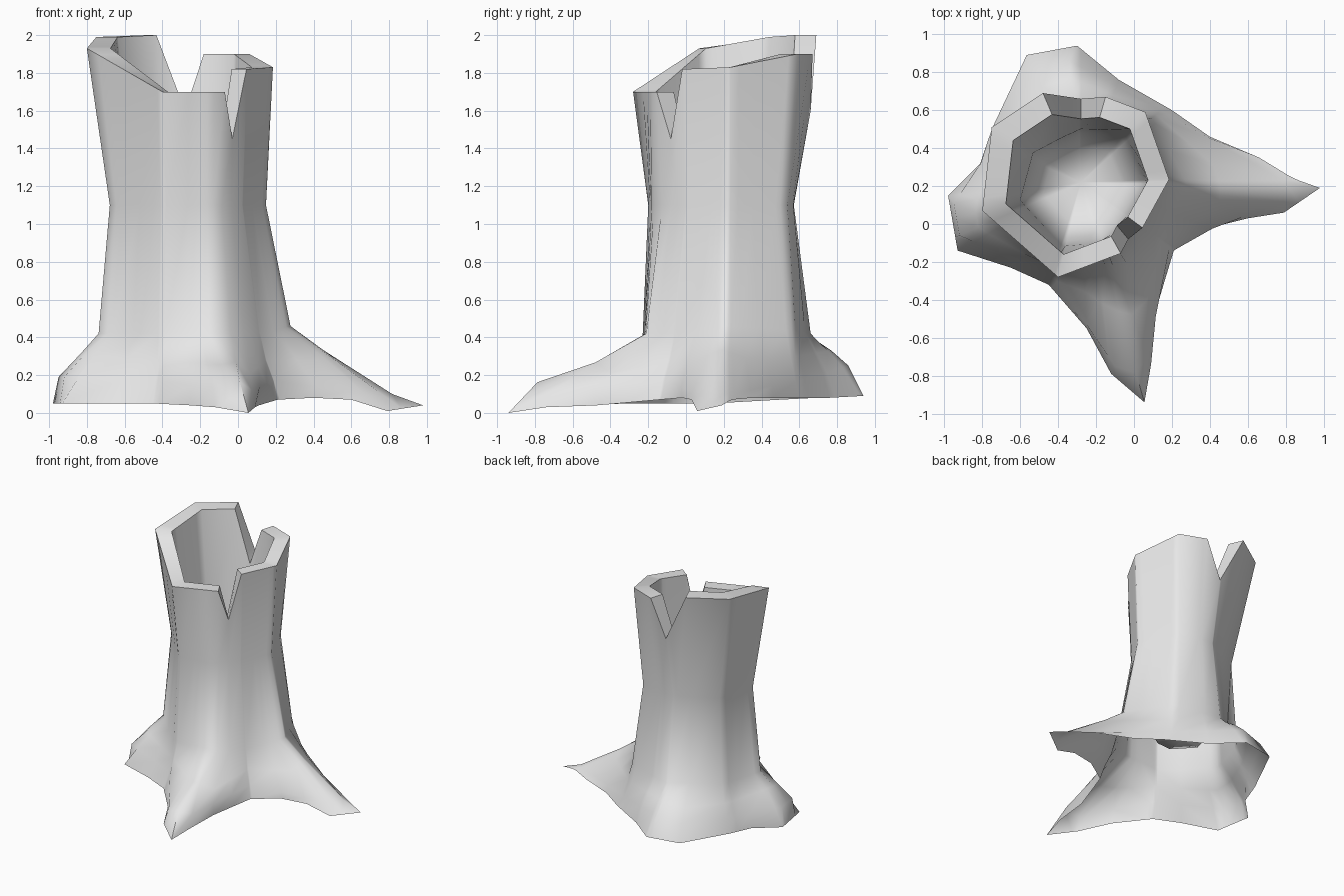
import bpy
import bmesh
import math
from mathutils import Vector

default_cube = bpy.data.objects.get("Cube")
if default_cube:
    bpy.data.objects.remove(default_cube, do_unlink=True)

# Trunk axis; every cross-section is star-shaped around it
AXIS = Vector((-.28, .22, 0))


def section(points, height=None):
    """Turn loose points into vectors, adding one height where none is given."""
    return [Vector(p) if height is None else Vector((p[0], p[1], height)) for p in points]


def bearing(point):
    return math.atan2(point.y - AXIS.y, point.x - AXIS.x)


def sample(outline, angle):
    """Point where a ray leaving the axis crosses the outline."""
    ray = Vector((math.cos(angle), math.sin(angle)))
    for start, end in zip(outline, outline[1:] + outline[:1]):
        side_a = (start - AXIS).xy.cross(ray)
        side_b = (end - AXIS).xy.cross(ray)
        if abs(side_b - side_a) < 1e-9:
            continue
        blend = -side_a / (side_b - side_a)
        hit = start.lerp(end, blend)
        if -1e-5 <= blend <= 1 + 1e-5 and (hit - AXIS).xy.dot(ray) > 0:
            return hit
    return min(outline, key=lambda p: abs(bearing(p) - angle)).copy()


def shrink(ring, factor, height=None):
    """Move a ring toward the axis, optionally flattening it to a height."""
    result = []
    for point in ring:
        moved = AXIS + (point - AXIS) * factor
        moved.z = point.z if height is None else height
        result.append(moved)
    return result


# Ground outline: front root, left root, back root, right root
ground = section([
    (-.45, -.32, .05), (-.25, -.55, .04), (-.12, -.79, .03), (.055, -.94, 0),
    (.09, -.74, .03), (.11, -.47, .04), (.21, -.14, .07), (.4, -.02, .08),
    (.6, .03, .07), (.79, .06, .01), (.98, .19, .04), (.84, .24, .07),
    (.66, .35, .08), (.4, .46, .08), (.2, .6, .08), (-.08, .76, .08),
    (-.3, .94, .09), (-.57, .89, .09), (-.75, .5, .07), (-.81, .32, .06),
    (-.98, .15, .05), (-.93, -.14, .05), (-.65, -.23, .05)])

# Rounded root ridges alternating with the valleys between them
toes = section([
    (-.42, -.28, .17), (-.1, -.75, .13), (0, -.8, .17), (.07, -.71, .12),
    (.19, -.11, .17), (.79, .12, .08), (.83, .18, .1), (.78, .23, .1),
    (.14, .6, .17), (-.34, .86, .25), (-.53, .83, .22), (-.74, .42, .17),
    (-.95, .11, .19), (-.92, -.06, .19)])
shoulders = section([
    (-.4, -.26, .28), (-.12, -.45, .25), (0, -.48, .27), (.07, -.4, .21),
    (.15, -.08, .28), (.44, .08, .28), (.46, .18, .34), (.42, .31, .29),
    (.1, .59, .3), (-.33, .77, .33), (-.57, .7, .28), (-.7, .39, .28),
    (-.84, .1, .32), (-.82, -.02, .3)])

# Trunk collar and waist
collar = section([
    (-.74, .09, .42), (-.44, -.23, .42), (-.03, -.21, .42), (.11, -.07, .42),
    (.28, .21, .46), (.09, .57, .44), (-.28, .66, .42), (-.64, .43, .42)])
waist = section([
    (-.68, .1), (-.4, -.2), (-.14, -.18), (0, -.04), (.15, .22),
    (.01, .54), (-.26, .58), (-.59, .43)], 1.1)

# Broken rim with a front and a back notch
rim = section([
    (-.8, .07, 1.93), (-.4, -.28, 1.7), (-.07, -.155, 1.7), (-.03, -.08, 1.45),
    (.045, -.02, 1.82), (.185, .235, 1.83), (.06, .59, 1.9), (-.15, .67, 1.9),
    (-.28, .66, 1.6), (-.48, .69, 2), (-.75, .51, 1.99)])

# Shared columns for all rings, skipping near duplicates
angles = []
for point in rim + ground + toes:
    angle = bearing(point)
    if all(abs(angle - other) > .02 for other in angles):
        angles.append(angle)
angles.sort()

outer = [[sample(o, a) for a in angles]
         for o in (ground, toes, shoulders, collar, waist, rim)]
outer_waist, outer_rim = outer[-2:]

# Hollow inside: inner lip and a deep wall that rounds into the floor
inner = [shrink(outer_rim, .76), shrink(outer_waist, .8, 1.1),
         shrink(outer_waist, .74, .65), shrink(outer_waist, .5, .46)]
rings = outer + inner

bm = bmesh.new()
loops = [[bm.verts.new(p) for p in ring] for ring in rings]
count = len(angles)
for lower, upper in zip(loops, loops[1:]):
    for i in range(count):
        j = (i + 1) % count
        bm.faces.new((lower[i], lower[j], upper[j], upper[i]))
floor_centre = bm.verts.new((AXIS.x, AXIS.y, .42))
for i in range(count):
    bm.faces.new((loops[-1][i], loops[-1][(i + 1) % count], floor_centre))

mesh = bpy.data.meshes.new("hollow_stump")
bm.to_mesh(mesh)
bm.free()
stump = bpy.data.objects.new("hollow_stump", mesh)
bpy.context.collection.objects.link(stump)

# Plain grey bark
bark = bpy.data.materials.new("pale_grey")
bark.use_nodes = True
colour = (.8, .8, .8, 1)
bark.diffuse_color = colour
bark.node_tree.nodes["Principled BSDF"].inputs["Base Color"].default_value = colour
mesh.materials.append(bark)

# Soft bark with crisp rim edges
bpy.ops.object.select_all(action='DESELECT')
stump.select_set(True)
bpy.context.view_layer.objects.active = stump
bpy.ops.object.shade_smooth_by_angle(angle=math.radians(60))
